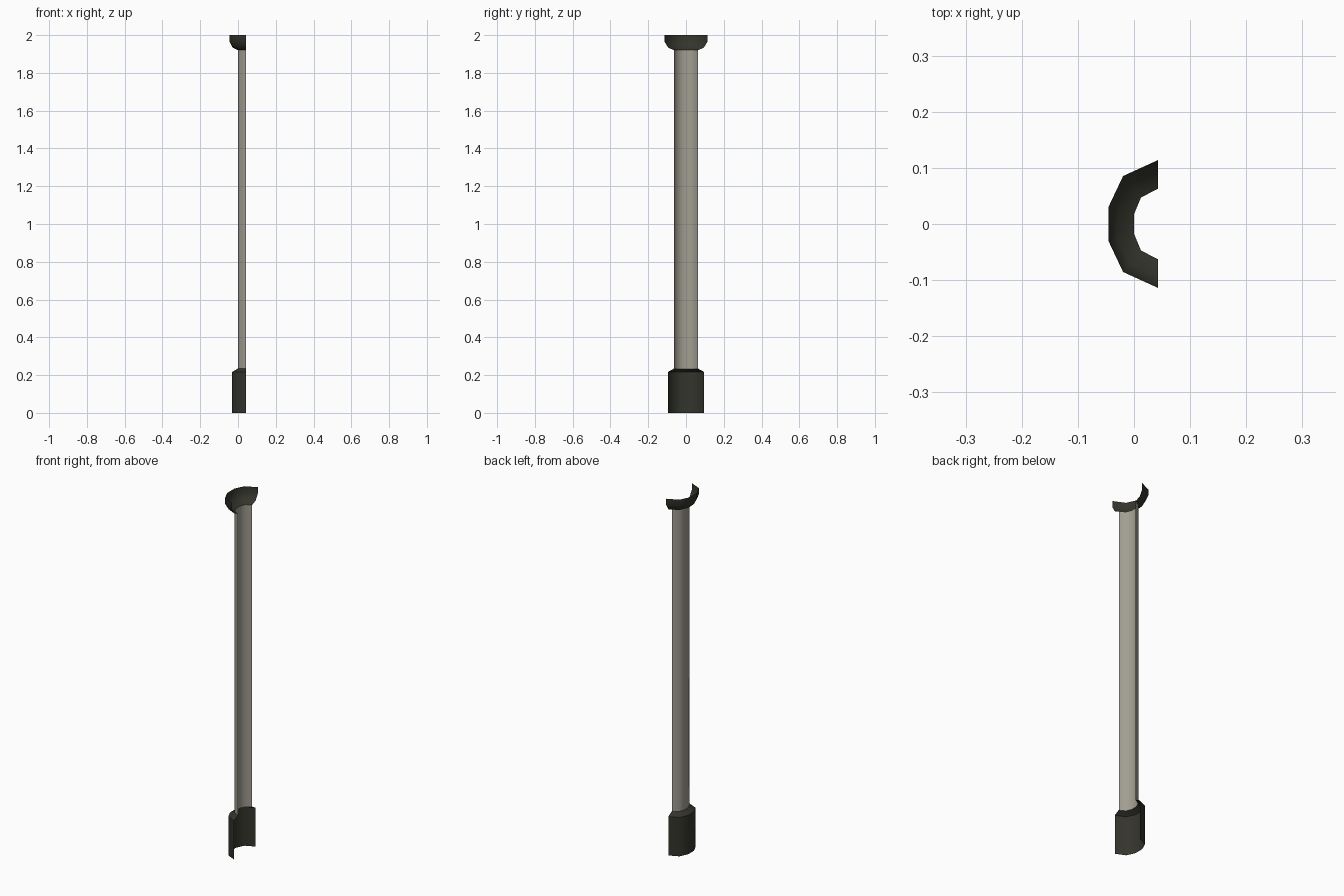
import bpy, math

if "Cube" in bpy.data.objects:
    bpy.data.objects.remove(bpy.data.objects["Cube"])

def material(name, rgb):
    m = bpy.data.materials.new(name)
    m.diffuse_color = (*rgb, 1)
    m.use_nodes = True
    m.node_tree.nodes["Principled BSDF"].inputs["Base Color"].default_value = m.diffuse_color
    return m

pale = material("pale_taupe", (0.36, 0.34, 0.285))
dark = material("dark_olive", (0.035, 0.035, 0.026))

# Half-octagon cross-section, open towards +x
XC = 0.043
HALF = [(0, 1), (0.71, 0.75), (1, 0.275)]
PLAN = HALF + [(x, -y) for x, y in reversed(HALF)]

def half_shell(name, rings, mat):
    """Open thin shell through rings of (depth, half width, z), bottom to top."""
    n = len(PLAN)
    verts = [(XC - px * d, py * w, z) for d, w, z in rings for px, py in PLAN]
    faces = []
    for r in range(len(rings) - 1):
        for i in range(n - 1):
            a = r * n + i
            faces.append((a, a + n, a + n + 1, a + 1)[::-1])
    # orient outwards (-x at the back of the half pipe)
    me = bpy.data.meshes.new(name)
    me.from_pydata(verts, [], faces)
    me.update()
    if me.polygons[n // 2 - 1].normal.x > 0:
        me.flip_normals()
    me.materials.append(mat)
    ob = bpy.data.objects.new(name, me)
    bpy.context.collection.objects.link(ob)
    bpy.ops.object.select_all(action='DESELECT')
    ob.select_set(True)
    bpy.context.view_layer.objects.active = ob
    bpy.ops.object.shade_smooth_by_angle(angle=math.radians(46))
    return ob

# Long half pipe
half_shell("pipe", [(0.043, 0.063, 0.232), (0.043, 0.063, 1.92)], pale)
# Base sleeve with sloped shoulder
half_shell("base_sleeve", [(0.074, 0.095, 0), (0.074, 0.095, 0.217),
                           (0.043, 0.063, 0.235)], dark)
# Flared cup at the top
half_shell("top_cup", [(0.043, 0.063, 1.92), (0.072, 0.095, 1.934),
                       (0.088, 0.114, 1.966), (0.088, 0.114, 2.0)], dark)
